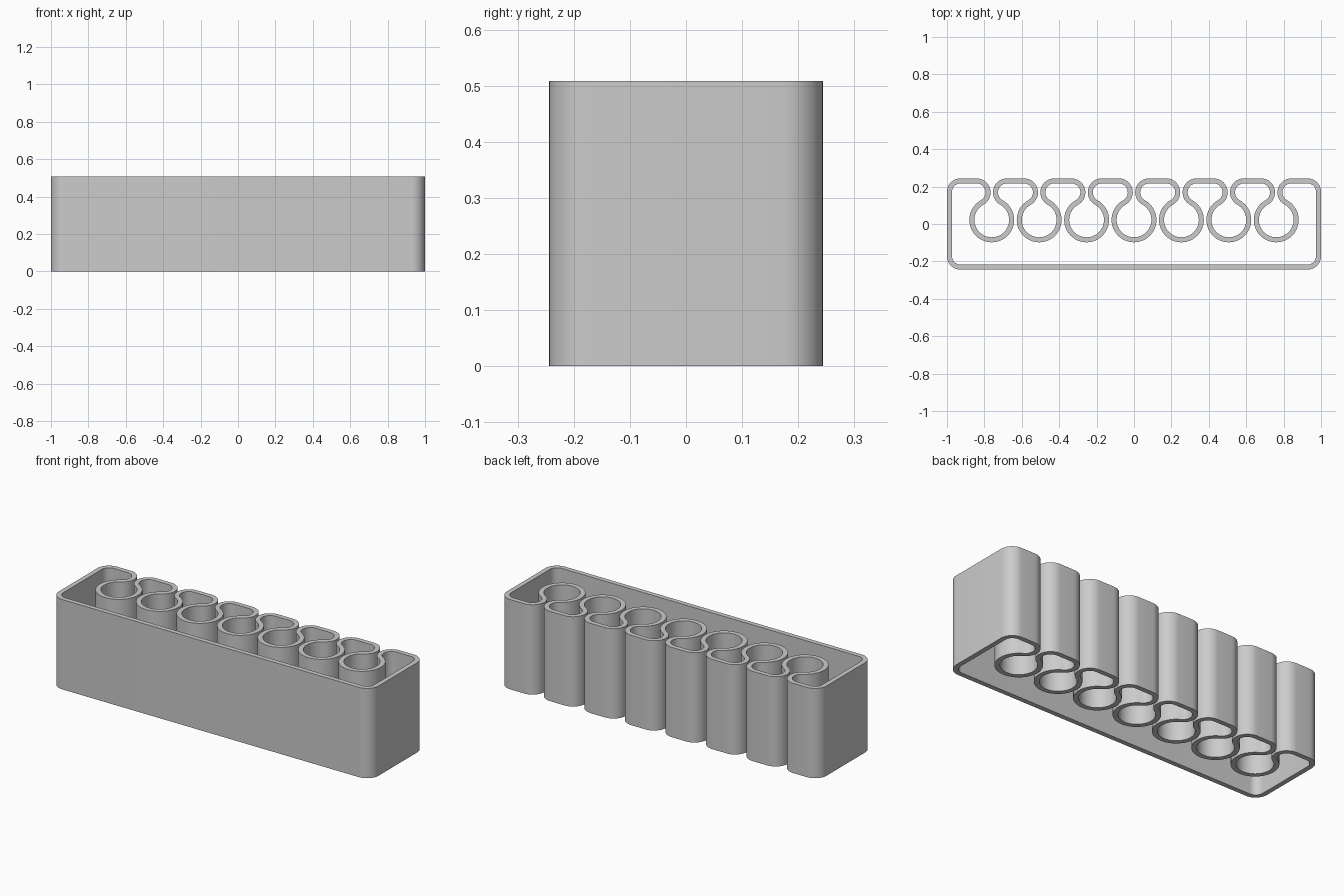
import bpy, bmesh
from math import radians, degrees, atan2, hypot, cos, sin

if "Cube" in bpy.data.objects:
    bpy.data.objects.remove(bpy.data.objects["Cube"], do_unlink=True)

HALF_X, HALF_Y, HEIGHT = 1.0, 0.244, 0.508
WALL = 0.027          # wall thickness
CORNER = 0.072        # outer radius of the box corners
LOBE = 0.075          # outer radius of the rounded slot mouths
HOLE = 0.093          # clear radius of each round clip
HOLE_Y = 0.022
PITCH, COUNT = 0.2535, 7

# Lobe position relative to its clip, tangent to the clip circle
lobe_y = HALF_Y - LOBE
rise = lobe_y - HOLE_Y
lobe_dx = ((LOBE + HOLE) ** 2 - rise ** 2) ** 0.5
tilt = degrees(atan2(rise, lobe_dx))

outer, inner = [], []


def add_arc(cx, cy, radius, start, end, steps, concave=False):
    """Append one arc of the wall to both the outer and inner outlines."""
    inner_radius = radius + WALL if concave else radius - WALL
    for i in range(steps + 1):
        a = radians(start + (end - start) * i / steps)
        for ring, r in ((outer, radius), (inner, inner_radius)):
            ring.append((cx + r * cos(a), cy + r * sin(a)))


# Wall outline, clockwise from the front left corner
cx, cy = HALF_X - CORNER, HALF_Y - CORNER
add_arc(-cx, -cy, CORNER, 270, 180, 10)
add_arc(-cx, cy, CORNER, 180, 90, 10)
for i in range(COUNT):
    x = (i - (COUNT - 1) / 2) * PITCH
    add_arc(x - lobe_dx, lobe_y, LOBE, 90, -tilt, 18)
    add_arc(x, HOLE_Y, HOLE, 180 - tilt, 360 + tilt, 40, concave=True)
    add_arc(x + lobe_dx, lobe_y, LOBE, 180 + tilt, 90, 18)
add_arc(cx, cy, CORNER, 90, 0, 10)
add_arc(cx, -cy, CORNER, 0, -90, 10)

# Flat wall section, extruded upward
bm = bmesh.new()
rings = [[bm.verts.new((x, y, 0)) for x, y in ring] for ring in (outer, inner)]
n = len(outer)
for i in range(n):
    j = (i + 1) % n
    bm.faces.new((rings[0][i], rings[0][j], rings[1][j], rings[1][i]))
result = bmesh.ops.extrude_face_region(bm, geom=bm.faces[:])
top = [v for v in result["geom"] if isinstance(v, bmesh.types.BMVert)]
bmesh.ops.translate(bm, verts=top, vec=(0, 0, HEIGHT))
bmesh.ops.remove_doubles(bm, verts=bm.verts[:], dist=0.0002)

# A flat extrusion may drop its base, so close it where needed
open_edges = [e for e in bm.edges if e.is_boundary]
if open_edges:
    bmesh.ops.bridge_loops(bm, edges=open_edges)
bmesh.ops.recalc_face_normals(bm, faces=bm.faces[:])

mesh = bpy.data.meshes.new("clip_holder_wall")
bm.to_mesh(mesh)
bm.free()
holder = bpy.data.objects.new("clip_holder_wall", mesh)
bpy.context.collection.objects.link(holder)

# Plain grey material
grey = bpy.data.materials.new("light_grey")
grey.use_nodes = True
colour = (0.6, 0.6, 0.6, 1)
grey.diffuse_color = colour
grey.node_tree.nodes["Principled BSDF"].inputs["Base Color"].default_value = colour
mesh.materials.append(grey)

# Smooth curves with crisp rims
bpy.ops.object.select_all(action="DESELECT")
holder.select_set(True)
bpy.context.view_layer.objects.active = holder
bpy.ops.object.shade_smooth_by_angle(angle=radians(30))
